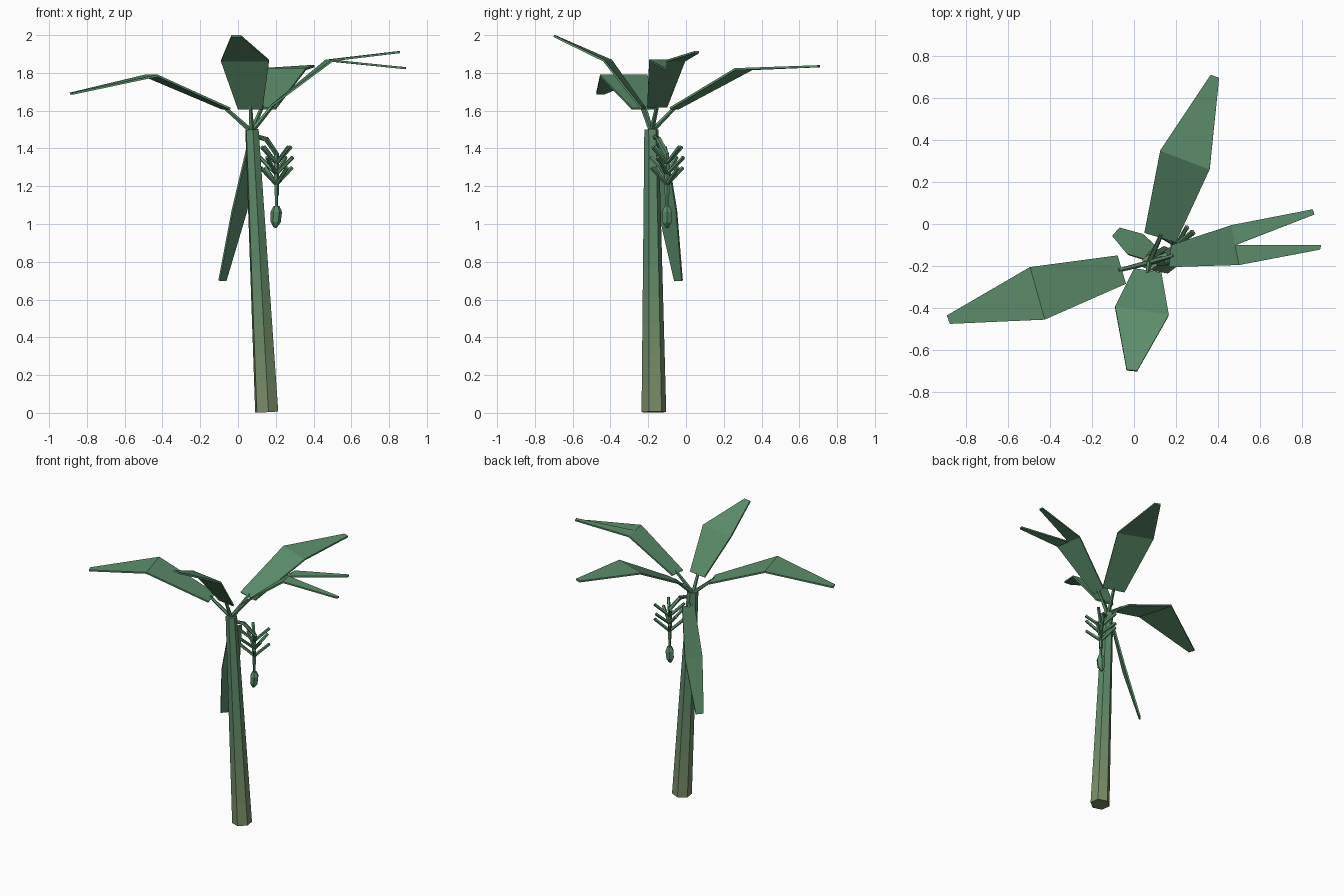
import bpy, math
from mathutils import Vector

if "Cube" in bpy.data.objects:
    bpy.data.objects.remove(bpy.data.objects["Cube"])


def material(name, rgb):
    m = bpy.data.materials.new(name)
    m.diffuse_color = (*rgb, 1)
    m.use_nodes = True
    m.node_tree.nodes["Principled BSDF"].inputs["Base Color"].default_value = m.diffuse_color
    return m


GREEN = material("leaf_green", (0.11, 0.27, 0.15))
LOWER = [0.20, 0.27, 0.14]
UPPER = [0.11, 0.25, 0.14]


def make(name, verts, faces, mats):
    me = bpy.data.meshes.new(name)
    me.from_pydata([tuple(v) for v in verts], [], faces)
    for m in mats:
        me.materials.append(m)
    ob = bpy.data.objects.new(name, me)
    bpy.context.collection.objects.link(ob)
    return ob


def tube(name, path, radii, sides, mats=(GREEN,), phase=0.0):
    """Faceted closed tube along a path, one radius per point."""
    pts = [Vector(p) for p in path]
    verts, faces = [], []
    for i, p in enumerate(pts):
        d = (pts[min(i + 1, len(pts) - 1)] - pts[max(i - 1, 0)]).normalized()
        ref = Vector((1, 0, 0)) if abs(d.x) < 0.8 else Vector((0, 1, 0))
        u = (ref - d * ref.dot(d)).normalized()
        v = d.cross(u)
        for k in range(sides):
            a = phase + 2 * math.pi * k / sides
            verts.append(p + (u * math.cos(a) + v * math.sin(a)) * radii[i])
    for i in range(len(pts) - 1):
        for k in range(sides):
            a, b = i * sides + k, i * sides + (k + 1) % sides
            faces.append((a, b, b + sides, a + sides))
    faces.append(tuple(reversed(range(sides))))
    faces.append(tuple(range(len(verts) - sides, len(verts))))
    ob = make(name, verts, faces, mats)
    for i in range((len(pts) - 1) * sides):
        ob.data.polygons[i].material_index = min(i // sides, len(mats) - 1)
    return ob


def leaf(name, verts, faces=((0, 1, 3, 2), (2, 3, 5, 4))):
    """Thin folded blade: base pair, crease pair, tip pair."""
    ob = make(name, verts, faces, [GREEN])
    s = ob.modifiers.new("thickness", "SOLIDIFY")
    s.thickness = 0.011
    s.offset = 0


# Leaning hexagonal trunk, brownish at the foot and green above
N = 6
foot, top = Vector((0.152, -0.17, 0.004)), Vector((0.074, -0.183, 1.5))
levels = [0.77 / 1.5 * i / (N - 1) for i in range(N)] + [1.0]
bands = [material(f"trunk_band_{i}", [a + (b - a) * i / (N - 1) for a, b in zip(LOWER, UPPER)])
         for i in range(N)]
tube("trunk", [foot.lerp(top, t) for t in levels],
     [0.066 - 0.028 * t for t in levels], 6, bands, math.radians(-22))

# Leaf blades
leaf("left_leaf", [(-0.08, -0.15, 1.61), (-0.04, -0.285, 1.61),
                   (-0.495, -0.205, 1.785), (-0.425, -0.455, 1.785),
                   (-0.89, -0.435, 1.69), (-0.875, -0.475, 1.69)])
leaf("front_leaf", [(0.0, -0.215, 1.61), (0.13, -0.235, 1.61),
                    (-0.09, -0.395, 1.865), (0.165, -0.435, 1.865),
                    (-0.035, -0.695, 1.995), (0.015, -0.70, 1.995)])
leaf("back_leaf", [(0.05, -0.04, 1.612), (0.2, -0.085, 1.612),
                   (0.125, 0.35, 1.82), (0.36, 0.26, 1.82),
                   (0.365, 0.71, 1.835), (0.405, 0.695, 1.835)])
leaf("hanging_leaf", [(0.05, -0.17, 1.41), (0.105, -0.105, 1.41),
                      (-0.03, -0.145, 1.07), (0.045, -0.05, 1.07),
                      (-0.10, -0.06, 0.70), (-0.065, -0.02, 0.70)])
# The right leaf is torn into two points
leaf("right_leaf", [(0.18, -0.10, 1.62), (0.17, -0.205, 1.62),
                    (0.465, -0.005, 1.865), (0.483, -0.10, 1.865), (0.5, -0.195, 1.865),
                    (0.85, 0.07, 1.91), (0.858, 0.045, 1.91),
                    (0.89, -0.10, 1.825), (0.885, -0.122, 1.825)],
     ((0, 1, 4, 3, 2), (2, 3, 6, 5), (3, 4, 8, 7)))

# Leaf stems
for name, end in {"left": (-0.075, -0.22, 1.62), "front": (0.065, -0.235, 1.625),
                  "back": (0.13, -0.05, 1.625), "right": (0.19, -0.15, 1.635)}.items():
    tube(f"{name}_leaf_stem", [(0.072, -0.183, 1.49), end], [0.014, 0.01], 5)
tube("hanging_leaf_stem", [(0.08, -0.175, 1.46), (0.076, -0.138, 1.40)], [0.014, 0.01], 5)

# Fruit stalk with flower bud
tube("fruit_stalk", [(0.085, -0.175, 1.465), (0.15, -0.145, 1.45), (0.203, -0.103, 1.37),
                     (0.203, -0.1, 1.15)], [0.015, 0.015, 0.015, 0.013], 5)
tube("bud_stalk", [(0.203, -0.1, 1.16), (0.203, -0.1, 1.07)], [0.009, 0.009], 5)
tube("flower_bud", [(0.204, -0.1, 1.095), (0.203, -0.1, 1.065), (0.199, -0.1, 1.01),
                    (0.196, -0.1, 0.98)], [0.016, 0.03, 0.027, 0.008], 6)

# Three tiers of upward-pointing fruits
for tier, (z, turn) in enumerate([(1.215, 35), (1.27, 60), (1.325, 40)]):
    for k in range(4):
        a = math.radians(turn + 90 * k)
        c, s = math.cos(a), math.sin(a)
        tube(f"fruit_{tier}_{k}", [(0.203 + 0.005 * c, -0.1 + 0.005 * s, z),
                                   (0.203 + 0.1 * c, -0.1 + 0.1 * s, z + 0.083)],
             [0.011, 0.011], 5)
